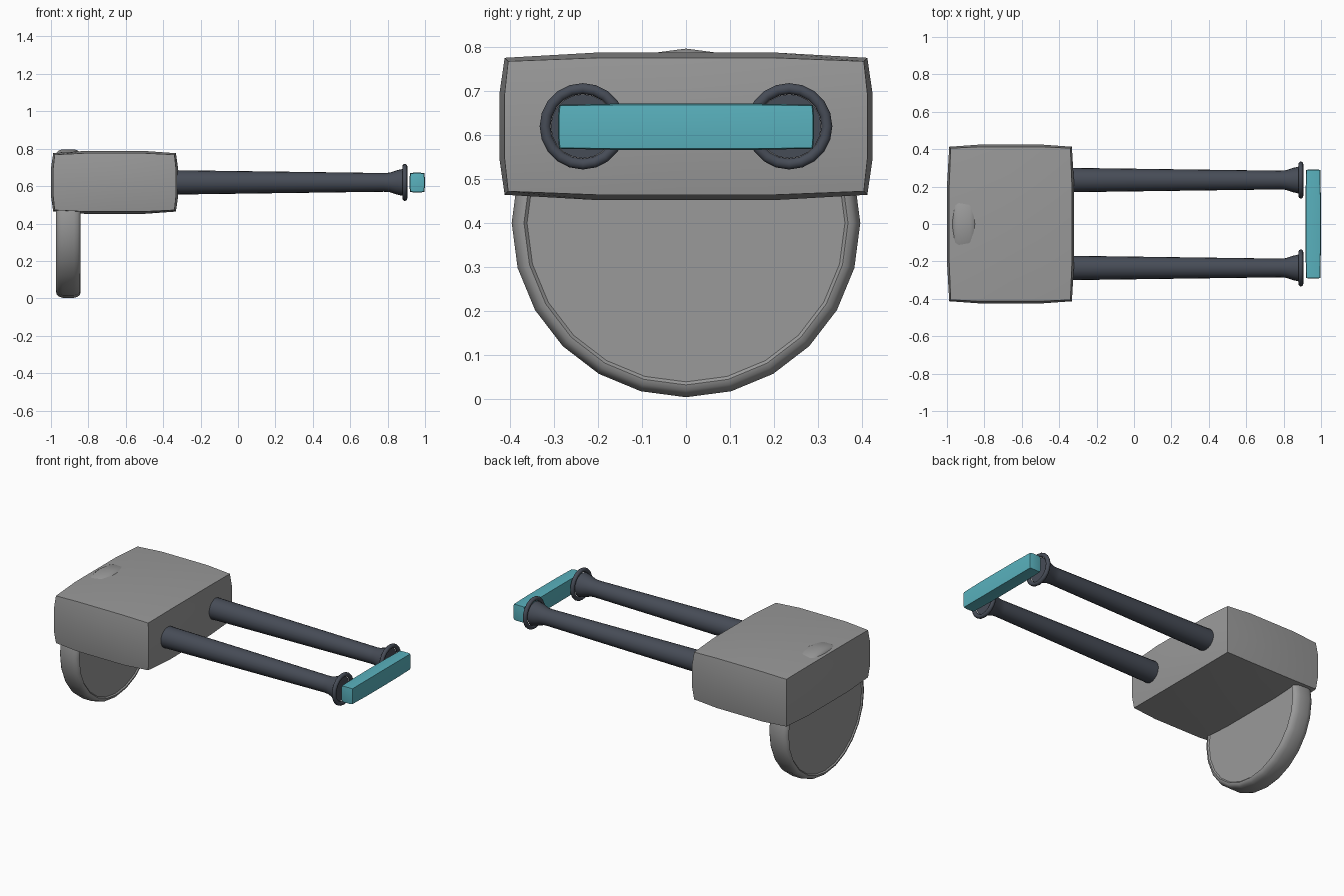
import bpy
import bmesh
import math

cube = bpy.data.objects.get("Cube")
if cube:
    bpy.data.objects.remove(cube, do_unlink=True)


def material(name, rgb):
    m = bpy.data.materials.new(name)
    m.use_nodes = True
    m.diffuse_color = (*rgb, 1)
    m.node_tree.nodes["Principled BSDF"].inputs["Base Color"].default_value = (*rgb, 1)
    return m


grey = material("grey", (0.32, 0.32, 0.32))
slate = material("dark slate", (0.062, 0.072, 0.094))
teal = material("teal", (0.1, 0.44, 0.51))


def finish(bm, name, mat, location, angle=40):
    bmesh.ops.recalc_face_normals(bm, faces=bm.faces)
    mesh = bpy.data.meshes.new(name)
    bm.to_mesh(mesh)
    bm.free()
    mesh.materials.append(mat)
    obj = bpy.data.objects.new(name, mesh)
    bpy.context.collection.objects.link(obj)
    obj.location = location
    bpy.ops.object.select_all(action="DESELECT")
    obj.select_set(True)
    bpy.context.view_layer.objects.active = obj
    bpy.ops.object.shade_smooth_by_angle(angle=math.radians(angle))
    return obj


def pillow_box(name, mat, location, half, edge_bulge, face_bulge):
    """Box whose edges swell a little and whose faces swell more."""
    bm = bmesh.new()
    bmesh.ops.create_cube(bm, size=2)
    bmesh.ops.subdivide_edges(bm, edges=bm.edges[:], cuts=3, use_grid_fill=True)
    for v in bm.verts:
        p = v.co.copy()
        inner = sum(abs(c) < 0.9 for c in p)
        swell = (0, edge_bulge, face_bulge)[min(inner, 2)]
        for i in range(3):
            v.co[i] = p[i] * half[i]
            if abs(p[i]) > 0.9:
                v.co[i] += math.copysign(swell, p[i])
    return finish(bm, name, mat, location)


def lathe(name, mat, location, profile, sides, closed=False, angle=40):
    """Spin (x, radius) points about the x axis; the first point sits at the bottom."""
    bm = bmesh.new()
    rings = []
    for x, r in profile:
        if r == 0:
            rings.append([bm.verts.new((x, 0, 0))] * sides)
        else:
            turns = [2 * math.pi * k / sides for k in range(sides)]
            rings.append([bm.verts.new((x, r * math.sin(a), -r * math.cos(a))) for a in turns])
    pairs = list(zip(rings, rings[1:]))
    if closed:
        pairs.append((rings[-1], rings[0]))
    for a, b in pairs:
        for k in range(sides):
            n = (k + 1) % sides
            corners = list(dict.fromkeys((a[k], a[n], b[n], b[k])))
            bm.faces.new(corners)
    return finish(bm, name, mat, location, angle)


# Main body
pillow_box("body", grey, (-0.66, 0, 0.62), (0.32, 0.405, 0.148), 0.008, 0.02)

# Round paddle with a raised, rounded rim
half_rim = [(-0.058, 0), (-0.058, 0.362), (-0.065, 0.369), (-0.062, 0.381),
            (-0.05, 0.391), (-0.03, 0.397)]
rim = half_rim + [(-x, r) for x, r in reversed(half_rim)]
lathe("paddle_disc", grey, (-0.907, 0, 0.4), rim, 24)

# Twin tapered arms with flared ends and a ring at each tip
arm = [(-0.4, 0), (-0.4, 0.066), (0.78, 0.05), (0.81, 0.052),
       (0.85, 0.065), (0.885, 0.073), (0.885, 0)]
ring = []
for k in range(10):
    t = 2 * math.pi * k / 10
    ring.append((0.013 * math.cos(t), 0.086 + 0.013 * math.sin(t)))
for side, y in (("left", 0.235), ("right", -0.235)):
    lathe(side + "_arm", slate, (0, y, 0.62), arm, 20)
    lathe(side + "_arm_ring", slate, (0.892, y, 0.62), ring, 20, closed=True, angle=60)

# Coloured bar across the arm tips
pillow_box("end_bar", teal, (0.958, 0, 0.619), (0.036, 0.287, 0.048), 0.002, 0.005)
